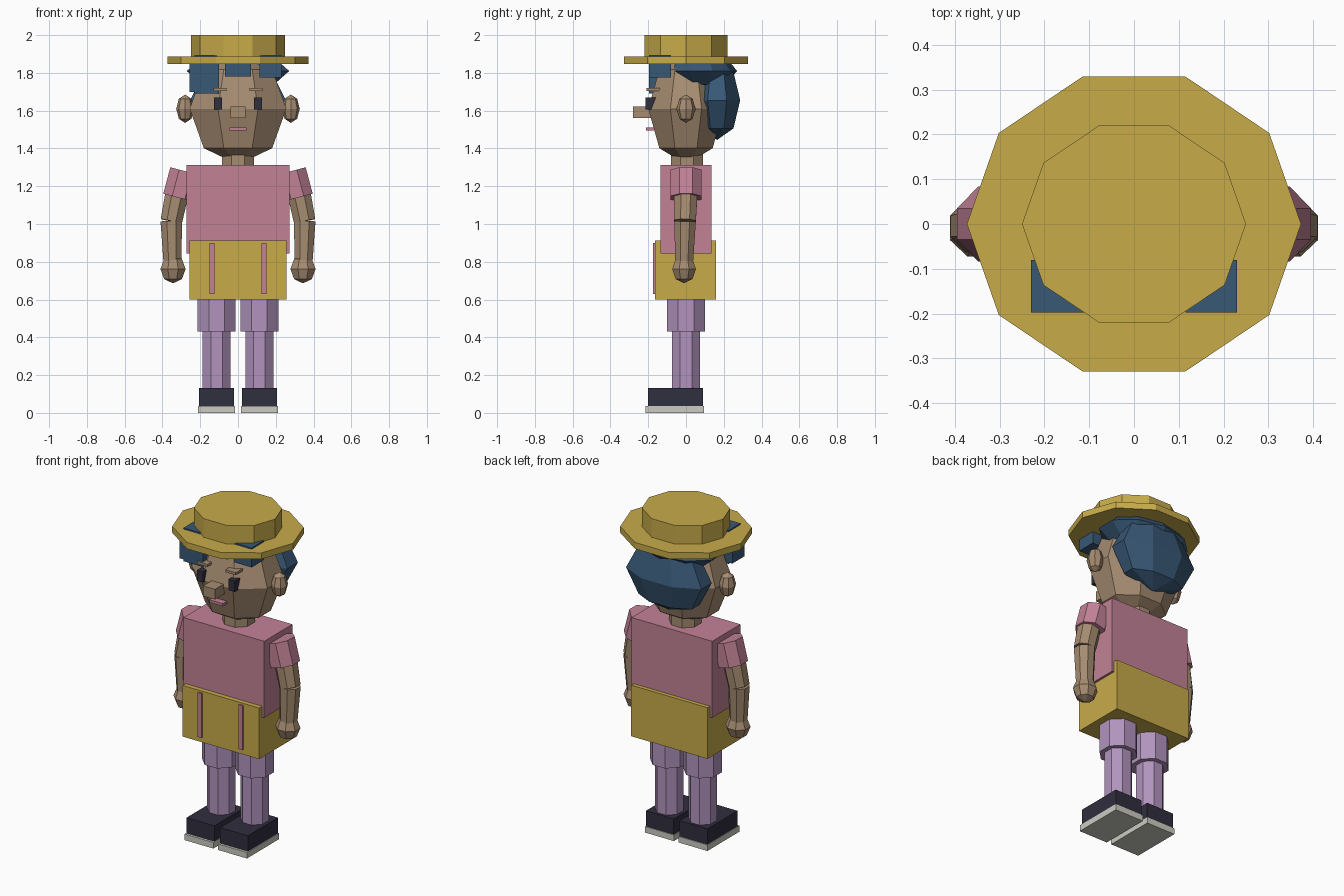
import bpy, bmesh, math
from mathutils import Vector, Matrix

if "Cube" in bpy.data.objects:
    bpy.data.objects.remove(bpy.data.objects["Cube"])


def mat(name, r, g, b):
    lin = [((c / 255 + 0.055) / 1.055) ** 2.4 for c in (r, g, b)]
    m = bpy.data.materials.new(name)
    m.diffuse_color = (*lin, 1)
    m.use_nodes = True
    m.node_tree.nodes["Principled BSDF"].inputs["Base Color"].default_value = m.diffuse_color
    return m


STRAW = mat("straw_yellow", 200, 171, 74)
SKIN = mat("skin", 166, 140, 113)
PINK = mat("pink", 194, 130, 150)
LILAC = mat("lilac", 178, 148, 190)
BLUE = mat("hair_blue", 56, 88, 118)
DARK = mat("dark_navy", 48, 46, 62)
SOLE = mat("sole_grey", 204, 204, 194)


def finish(bm, name, material):
    bmesh.ops.recalc_face_normals(bm, faces=bm.faces)
    me = bpy.data.meshes.new(name)
    bm.to_mesh(me)
    bm.free()
    me.materials.append(material)
    ob = bpy.data.objects.new(name, me)
    bpy.context.collection.objects.link(ob)
    return ob


def box(name, material, x, y, z):
    """Box from (min, max) pairs."""
    bm = bmesh.new()
    bmesh.ops.create_cube(bm, size=1)
    for v in bm.verts:
        v.co = [(a[0] + a[1]) / 2 + c * (a[1] - a[0]) for c, a in zip(v.co, (x, y, z))]
    return finish(bm, name, material)


def ball(name, material, centre, radii, seg=8, rings=4, turn=0.0):
    bm = bmesh.new()
    bmesh.ops.create_uvsphere(bm, u_segments=seg, v_segments=rings, radius=1)
    rot = Matrix.Rotation(turn, 3, 'Z')
    for v in bm.verts:
        p = rot @ v.co
        v.co = [c + r * k for c, r, k in zip(centre, radii, p)]
    return finish(bm, name, material)


def tube(name, material, a, b, r1, r2, seg=8, turn=math.pi / 8, squash=1.0):
    """Tapered prism from point a (radius r1) to point b (radius r2)."""
    a, b = Vector(a), Vector(b)
    d = b - a
    bm = bmesh.new()
    bmesh.ops.create_cone(bm, cap_ends=True, segments=seg, radius1=r1, radius2=r2, depth=d.length)
    tilt = Vector((0, 0, 1)).rotation_difference(d if d.z > 0 else -d).to_matrix()
    flip = 1 if d.z > 0 else -1
    rot = Matrix.Rotation(turn, 3, 'Z')
    for v in bm.verts:
        p = rot @ v.co
        p.y *= squash
        p.z *= flip
        v.co = tilt @ p + (a + b) / 2
    return finish(bm, name, material)


# hat
for name, r, z0, z1 in (("hat_brim", 0.373, 1.847, 1.886), ("hat_crown", 0.25, 1.88, 2.0)):
    tube(name, STRAW, (0, 0, z0), (0, 0, z1), r, r, 10, math.pi / 2, 0.927)

# head and neck
T = math.pi / 8
ball("head", SKIN, (0, 0, 1.61), (0.277, 0.216, 0.295), turn=T)
tube("neck", SKIN, (0, 0.005, 1.29), (0, 0.005, 1.42), 0.092, 0.092)
box("nose", SKIN, (-0.04, 0.04), (-0.28, -0.18), (1.56, 1.622))
box("mouth", PINK, (-0.045, 0.045), (-0.212, -0.17), (1.494, 1.51))

# hair
ball("hair_cap", BLUE, (0, 0.08, 1.81), (0.285, 0.19, 0.1), seg=10)
ball("back_hair", BLUE, (0, 0.165, 1.655), (0.275, 0.132, 0.21), turn=T)
box("fringe_left", BLUE, (-0.23, -0.1), (-0.197, -0.08), (1.69, 1.894))
box("fringe_left_tuft", BLUE, (-0.257, -0.2), (-0.195, -0.08), (1.7, 1.85))
box("fringe_middle", BLUE, (-0.07, 0.068), (-0.197, -0.08), (1.78, 1.86))
box("fringe_right", BLUE, (0.115, 0.23), (-0.197, -0.08), (1.775, 1.894))

# torso and skirt
box("shirt", PINK, (-0.272, 0.272), (-0.136, 0.136), (0.845, 1.312))
box("skirt", STRAW, (-0.258, 0.258), (-0.165, 0.16), (0.6, 0.912))

# paired parts
for s, side in ((-1, "left"), (1, "right")):
    def span(a, b):
        return tuple(sorted((s * a, s * b)))

    # face
    box("eye_" + side, DARK, span(0.085, 0.127), (-0.215, -0.16), (1.605, 1.67))
    box("eyebrow_" + side, SKIN, span(0.06, 0.13), (-0.208, -0.1), (1.705, 1.72))
    ball("ear_" + side, SKIN, (s * 0.28, 0, 1.61), (0.047, 0.05, 0.075))
    # skirt stripe
    box("stripe_" + side, PINK, span(0.125, 0.152), (-0.174, -0.165), (0.63, 0.9))
    # arm
    tube("sleeve_" + side, PINK, (s * 0.315, 0, 1.139), (s * 0.278, 0, 1.279), 0.09, 0.09)
    tube("upper_arm_" + side, SKIN, (s * 0.353, -0.005, 1.015), (s * 0.315, 0, 1.2), 0.062, 0.068)
    tube("forearm_" + side, SKIN, (s * 0.347, -0.01, 0.78), (s * 0.353, -0.005, 1.015), 0.05, 0.062)
    ball("hand_" + side, SKIN, (s * 0.344, -0.01, 0.762), (0.072, 0.068, 0.076), turn=T)
    # leg
    x = s * 0.113
    tube("trouser_" + side, LILAC, (x, 0, 0.43), (x, 0, 0.62), 0.109, 0.109)
    tube("lower_leg_" + side, LILAC, (x, 0, 0.1), (x, 0, 0.45), 0.08, 0.08)
    # shoe
    box("shoe_" + side, DARK, span(0.02, 0.207), (-0.2, 0.09), (0.035, 0.132))
    box("sole_" + side, SOLE, span(0.016, 0.211), (-0.215, 0.095), (0, 0.037))
